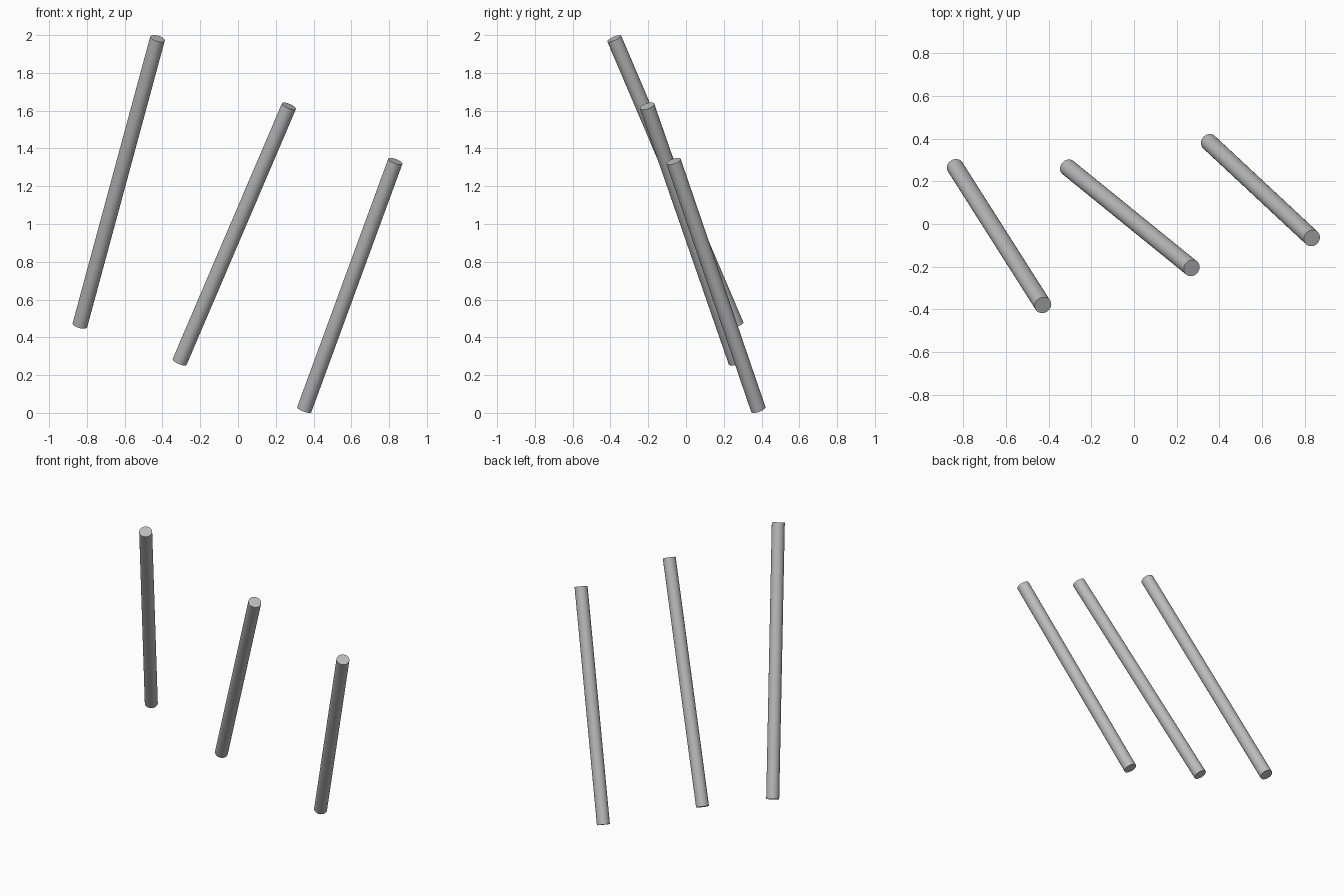
import bpy
import math
from mathutils import Vector

default = bpy.data.objects.get("Cube")
if default:
    bpy.data.objects.remove(default, do_unlink=True)

# Single plain grey for all rods
GREY = (0.5, 0.5, 0.5, 1.0)
grey = bpy.data.materials.new("rod_grey")
grey.use_nodes = True
grey.diffuse_color = GREY
grey.node_tree.nodes["Principled BSDF"].inputs["Base Color"].default_value = GREY

RADIUS = 0.04


def make_rod(name, bottom, top):
    """Capped cylinder running between two end points."""
    a, b = Vector(bottom), Vector(top)
    axis = b - a
    bpy.ops.mesh.primitive_cylinder_add(
        vertices=32, radius=RADIUS, depth=axis.length, location=(a + b) / 2)
    rod = bpy.context.object
    rod.name = name
    rod.rotation_euler = axis.to_track_quat("Z", "Y").to_euler()
    rod.data.materials.append(grey)
    bpy.ops.object.shade_smooth_by_angle(angle=math.radians(30))
    return rod


# Three separate leaning rods
make_rod("right_rod", (-0.837, 0.267, 0.464), (-0.426, -0.38, 1.982))
make_rod("middle_rod", (-0.309, 0.264, 0.27), (0.27, -0.206, 1.624))
make_rod("left_rod", (0.351, 0.383, 0.018), (0.833, -0.066, 1.332))
